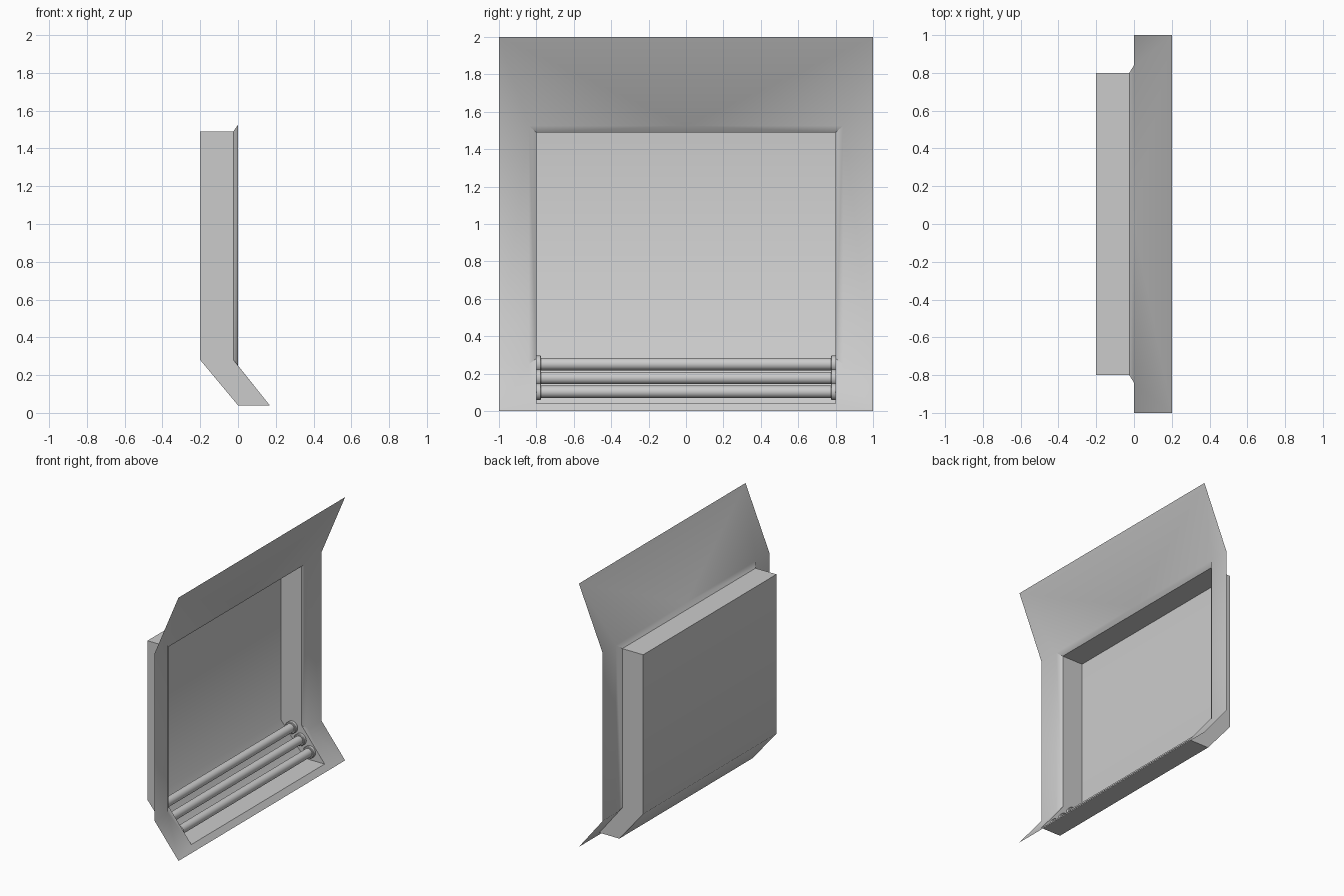
import bpy, bmesh, math
from mathutils import Vector, Matrix

if "Cube" in bpy.data.objects:
    bpy.data.objects.remove(bpy.data.objects["Cube"])


def make_object(name, bm, angle):
    mesh = bpy.data.meshes.new(name)
    bm.to_mesh(mesh)
    bm.free()
    ob = bpy.data.objects.new(name, mesh)
    bpy.context.collection.objects.link(ob)
    bpy.ops.object.select_all(action='DESELECT')
    bpy.context.view_layer.objects.active = ob
    ob.select_set(True)
    bpy.ops.object.shade_smooth_by_angle(angle=math.radians(angle))
    return ob


def mirror_y(ob):
    mod = ob.modifiers.new("mirror", 'MIRROR')
    mod.use_axis = (False, True, False)
    mod.use_clip = True


# Housing: one folded sheet with a recessed box, modelled as a half and mirrored
TOP, KINK = 1.525, 0.25      # heights where the flange folds
W, O, I = 1.0, 0.84, 0.80    # half widths: flange, opening, recess
faces = [
    # flared hood, side flange, sloping lower lip
    [(.2, 0, 2), (.2, W, 2), (0, W, TOP), (0, O, TOP), (0, 0, TOP)],
    [(0, O, TOP), (0, W, TOP), (0, W, KINK), (0, O, KINK)],
    [(0, O, KINK), (0, W, KINK), (.2, W, 0), (.2, 0, 0),
     (.168, 0, .04), (.168, I, .04), (-.025, I, .281)],
    # chamfer round the opening
    [(0, 0, TOP), (0, O, TOP), (-.025, I, 1.49), (-.025, 0, 1.49)],
    [(0, O, TOP), (0, O, KINK), (-.025, I, .281), (-.025, I, 1.49)],
    # recess: top, side, back, slope, floor
    [(-.025, 0, 1.49), (-.025, I, 1.49), (-.2, I, 1.49), (-.2, 0, 1.49)],
    [(-.2, I, 1.49), (-.025, I, 1.49), (-.025, I, .281), (.168, I, .04),
     (0, I, .04), (-.2, I, .28)],
    [(-.2, 0, 1.49), (-.2, I, 1.49), (-.2, I, .28), (-.2, 0, .28)],
    [(-.2, 0, .28), (-.2, I, .28), (0, I, .04), (0, 0, .04)],
    [(0, 0, .04), (0, I, .04), (.168, I, .04), (.168, 0, .04)],
]
bm = bmesh.new()
for f in faces:
    bm.faces.new([bm.verts.new(p) for p in f])
bmesh.ops.remove_doubles(bm, verts=bm.verts, dist=0.0005)
bmesh.ops.recalc_face_normals(bm, faces=bm.faces)
bm.faces.ensure_lookup_table()
if bm.faces[0].normal.z > 0:   # hood must face down and forward
    bmesh.ops.reverse_faces(bm, faces=bm.faces)
mirror_y(make_object("housing", bm, 45))

# Rollers: lathed half profile (radius, y) with a flange at the end
profile = [(.033, 0), (.033, .775), (.041, .775), (.045, .779),
           (.045, .8), (0, .8)]
for i, (x, z) in enumerate([(-.103, .251), (-.031, .177), (.047, .103)]):
    bm = bmesh.new()
    verts = [bm.verts.new((r, y, 0)) for r, y in profile]
    edges = [bm.edges.new(pair) for pair in zip(verts, verts[1:])]
    bmesh.ops.spin(bm, geom=verts + edges, cent=(0, 0, 0), axis=(0, 1, 0),
                   angle=math.tau, steps=32)
    bmesh.ops.remove_doubles(bm, verts=bm.verts, dist=0.0005)
    bmesh.ops.recalc_face_normals(bm, faces=bm.faces)
    bm.faces.ensure_lookup_table()
    f = bm.faces[0]
    c = f.calc_center_median()
    barrel = min(bm.faces, key=lambda q: q.calc_center_median().y)
    c = barrel.calc_center_median()
    if barrel.normal.dot(Vector((c.x, 0, c.z))) < 0:
        bmesh.ops.reverse_faces(bm, faces=bm.faces)
    ob = make_object(f"roller_{i + 1}", bm, 30)
    ob.location = (x, 0, z)
    mirror_y(ob)
